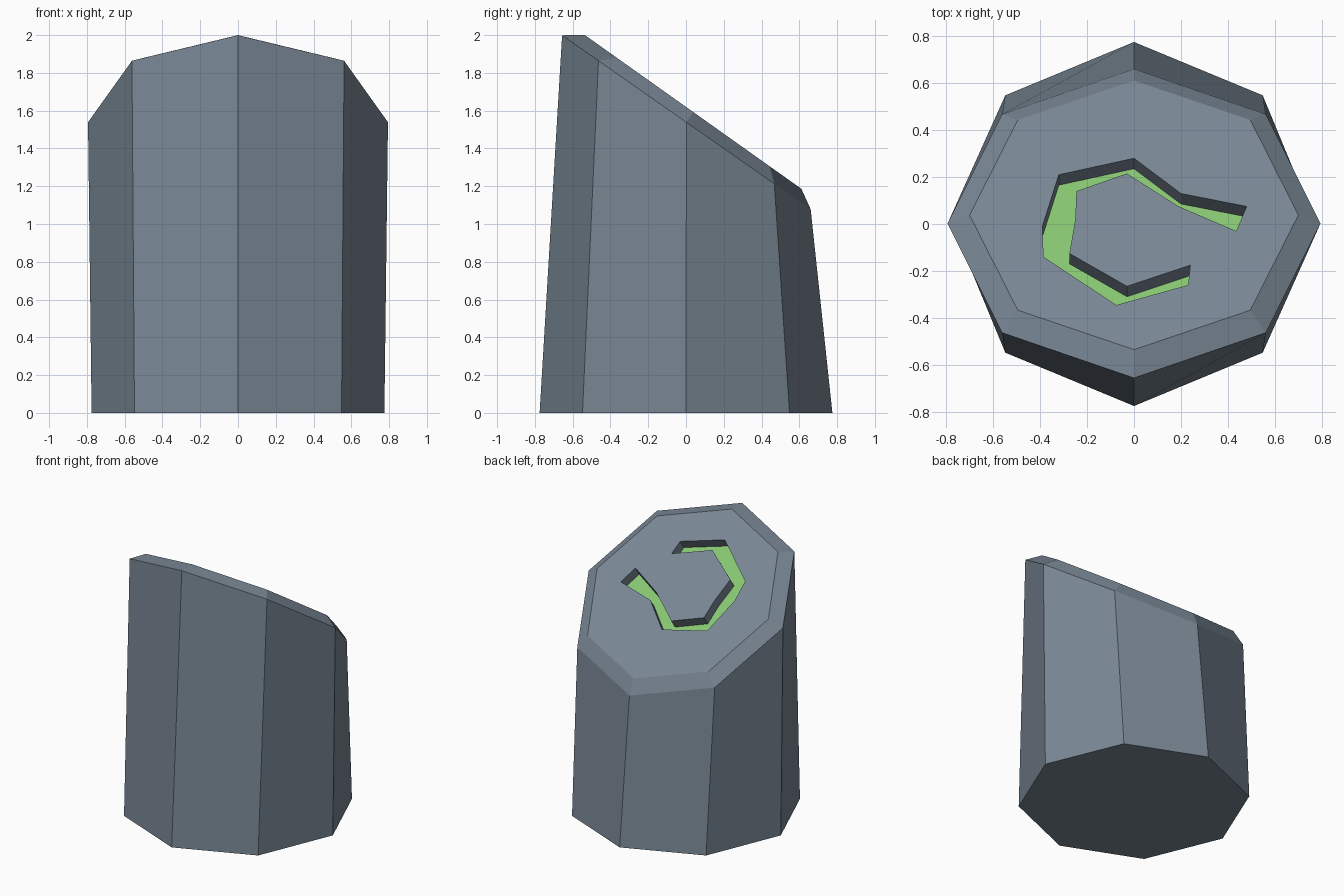
import bpy, bmesh, math
from mathutils import Vector

if "Cube" in bpy.data.objects:
    bpy.data.objects.remove(bpy.data.objects["Cube"])


def material(name, rgb):
    m = bpy.data.materials.new(name)
    m.diffuse_color = (*rgb, 1)
    m.use_nodes = True
    m.node_tree.nodes["Principled BSDF"].inputs["Base Color"].default_value = m.diffuse_color
    return m


stone = material("slate grey stone", (0.19, 0.24, 0.295))
glow = material("soft green", (0.24, 0.56, 0.165))

TILT = 0.71                                   # slope of the slanted top
normal = Vector((0, TILT, 1)).normalized()
bm = bmesh.new()


def octagon(rx, ry, cy, z0, slope):
    """Eight-sided ring lying on the plane z = z0 - slope * y."""
    ring = []
    for i in range(8):
        a = i * math.pi / 4
        y = cy + ry * math.sin(a)
        ring.append(bm.verts.new((rx * math.cos(a), y, z0 - slope * y)))
    return ring


def bridge(lower, upper):
    n = len(lower)
    return [bm.faces.new((lower[i], lower[(i + 1) % n], upper[(i + 1) % n], upper[i]))
            for i in range(n)]


# Pillar: base, slanted shoulder and chamfered cap rim
base = octagon(0.775, 0.775, 0, 0, 0)
shoulder = octagon(0.794, 0.658, 0.002, 1.54, 0.70)
cap = octagon(0.70, 0.573, 0.038, 1.62, TILT)
bm.faces.new(base[::-1])
bridge(base, shoulder)
bridge(shoulder, cap)

# Hooked groove outline on the slanted cap (seen from above)
outline = [(0.48, 0.075), (0.2, 0.13), (0, 0.28), (-0.32, 0.21), (-0.39, -0.01),
           (-0.385, -0.14), (-0.075, -0.345), (0.23, -0.26), (0.24, -0.175),
           (-0.03, -0.265), (-0.275, -0.125), (-0.25, 0.02), (-0.245, 0.14),
           (-0.03, 0.215), (0.19, 0.075), (0.435, -0.03)]
rim = [bm.verts.new((x, y, 1.62 - TILT * y)) for x, y in outline]
floor = [bm.verts.new(v.co - normal * 0.077) for v in rim]
bridge(rim, floor)
green = bm.faces.new(floor)
green.material_index = 1

# Cap surface between its rim and the groove
edges = []
for ring in (cap, rim):
    for i, v in enumerate(ring):
        edges.append(bm.edges.get((v, ring[(i + 1) % len(ring)])))
bmesh.ops.triangle_fill(bm, edges=edges, use_beauty=True, normal=normal)

bmesh.ops.triangulate(bm, faces=[green])
bmesh.ops.recalc_face_normals(bm, faces=bm.faces[:])

mesh = bpy.data.meshes.new("carved_pillar")
bm.to_mesh(mesh)
bm.free()
mesh.materials.append(stone)
mesh.materials.append(glow)
bpy.context.collection.objects.link(bpy.data.objects.new("carved_pillar", mesh))
